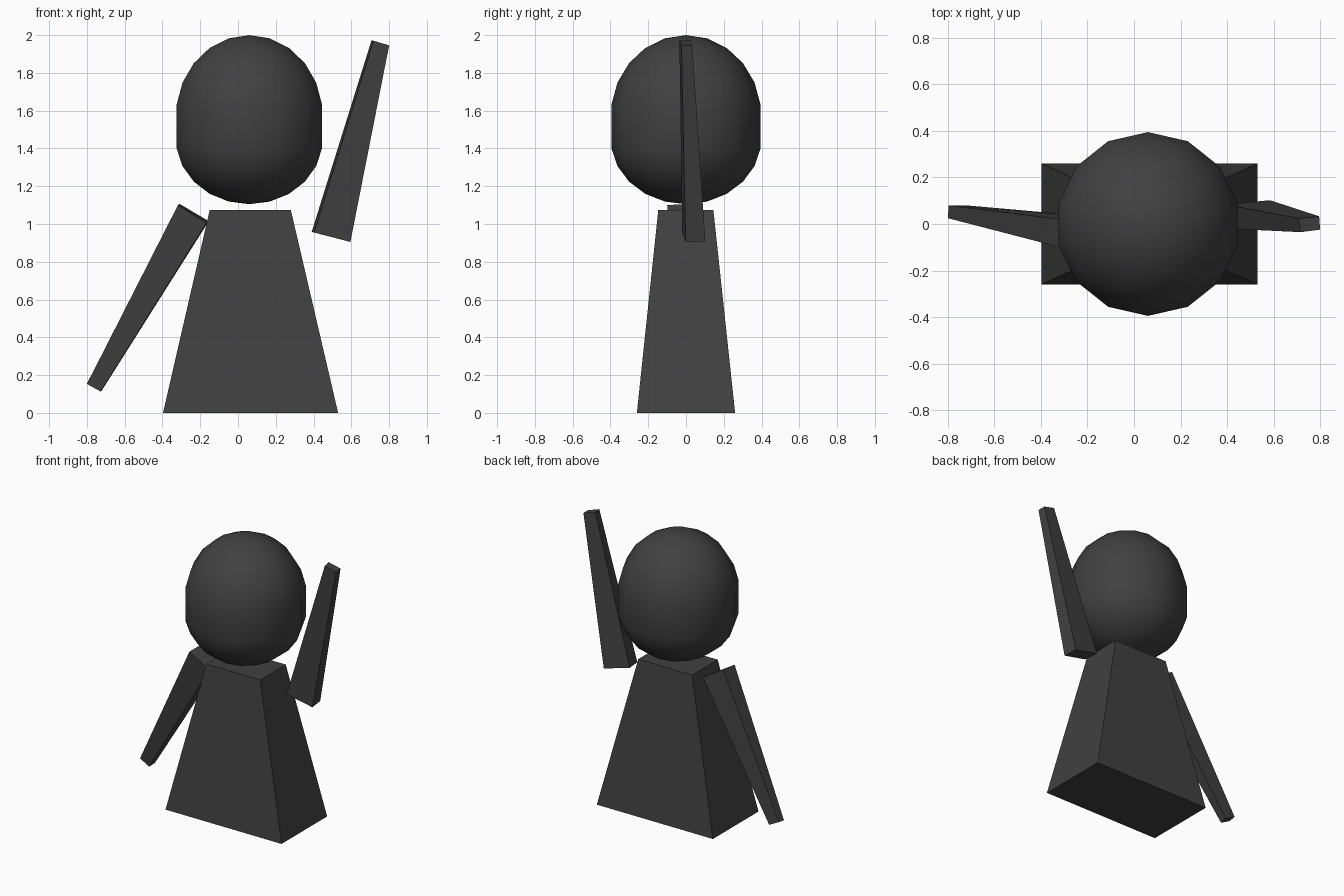
import bpy
import bmesh

cube = bpy.data.objects.get("Cube")
if cube:
    bpy.data.objects.remove(cube, do_unlink=True)

GREY = (0.052, 0.052, 0.052, 1.0)
mat = bpy.data.materials.new("dark grey")
mat.use_nodes = True
mat.diffuse_color = GREY
bsdf = mat.node_tree.nodes["Principled BSDF"]
bsdf.inputs["Base Color"].default_value = GREY
bsdf.inputs["Roughness"].default_value = 0.8


def add_object(name, bm):
    bmesh.ops.recalc_face_normals(bm, faces=bm.faces)
    mesh = bpy.data.meshes.new(name)
    bm.to_mesh(mesh)
    bm.free()
    mesh.materials.append(mat)
    obj = bpy.data.objects.new(name, mesh)
    bpy.context.collection.objects.link(obj)
    return obj


def tapered_box(name, start, end):
    """Join two four-cornered ends into a closed tapering block."""
    bm = bmesh.new()
    a = [bm.verts.new(p) for p in start]
    b = [bm.verts.new(p) for p in end]
    bm.faces.new(a)
    bm.faces.new(b)
    for i in range(4):
        j = (i + 1) % 4
        bm.faces.new((a[i], a[j], b[j], b[i]))
    return add_object(name, bm)


def rectangle(x0, x1, y0, y1, z):
    return [(x0, y0, z), (x1, y0, z), (x1, y1, z), (x0, y1, z)]


# Body: robe-like block narrowing to the neck
tapered_box("body",
            rectangle(-0.397, 0.53, -0.26, 0.26, 0.0),
            rectangle(-0.15, 0.28, -0.147, 0.145, 1.073))

# Raised left arm, from shoulder end to hand end
tapered_box("left_arm",
            [(0.403, -0.02, 0.955), (0.595, -0.002, 0.905),
             (0.585, 0.102, 0.908), (0.39, 0.085, 0.958)],
            [(0.717, -0.035, 1.97), (0.80, -0.024, 1.945),
             (0.796, 0.033, 1.947), (0.707, 0.024, 1.973)])

# Lowered right arm, from shoulder end to hand end
tapered_box("right_arm",
            [(-0.318, -0.10, 1.10), (-0.167, -0.088, 1.005),
             (-0.155, 0.03, 1.015), (-0.31, 0.02, 1.107)],
            [(-0.80, 0.025, 0.153), (-0.727, 0.025, 0.113),
             (-0.72, 0.08, 0.12), (-0.797, 0.08, 0.16)])

# Head: smooth sphere stretched around its middle
bm = bmesh.new()
bmesh.ops.create_uvsphere(bm, u_segments=14, v_segments=11, radius=1.0)
for v in bm.verts:
    z = v.co.z
    v.co.x = 0.06 + 0.399 * v.co.x
    v.co.y *= 0.399
    v.co.z = 1.57 + 0.43 * z if z > 0 else 1.45 + 0.345 * z
for f in bm.faces:
    f.smooth = True
add_object("head", bm)
